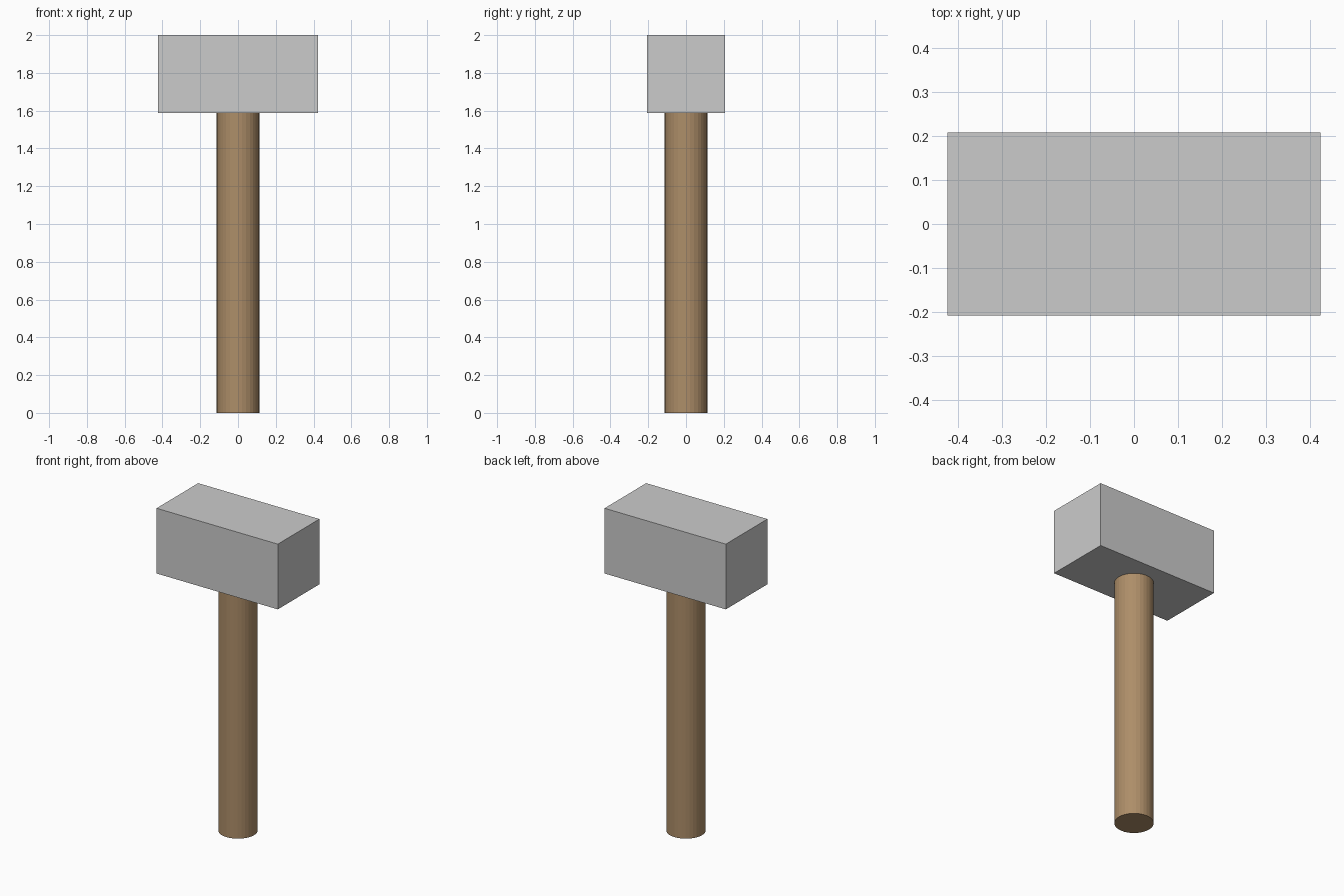
import bpy

if "Cube" in bpy.data.objects:
    bpy.data.objects.remove(bpy.data.objects["Cube"])


def colour(obj, name, rgb):
    mat = bpy.data.materials.new(name)
    mat.diffuse_color = (*rgb, 1)
    mat.use_nodes = True
    mat.node_tree.nodes["Principled BSDF"].inputs["Base Color"].default_value = mat.diffuse_color
    obj.data.materials.append(mat)


HEIGHT = 2.0
HEAD_BOTTOM = 1.588
HANDLE_TOP = 1.6

# Round wooden handle, seated slightly into the head
bpy.ops.mesh.primitive_cylinder_add(vertices=32, radius=0.113, depth=HANDLE_TOP,
                                    location=(0, 0, HANDLE_TOP / 2))
handle = bpy.context.object
handle.name = "handle"
colour(handle, "wood", (0.42, 0.27, 0.14))

# Rectangular block head
bpy.ops.mesh.primitive_cube_add(size=1, location=(0, 0, (HEIGHT + HEAD_BOTTOM) / 2))
head = bpy.context.object
head.name = "hammer_head"
head.scale = (0.847, 0.415, HEIGHT - HEAD_BOTTOM)
bpy.ops.object.transform_apply(location=False, rotation=False, scale=True)
